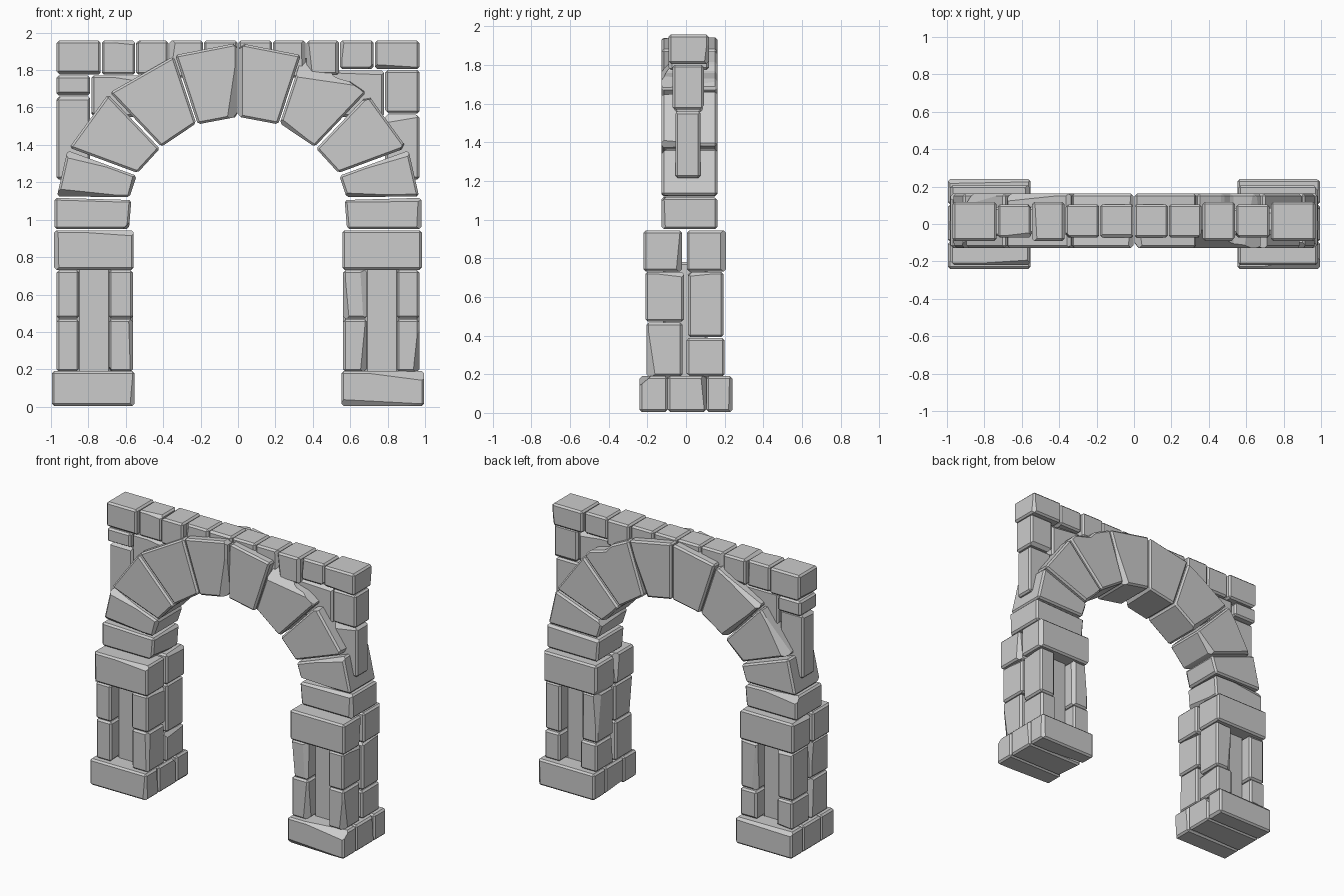
import bpy, bmesh, random
from mathutils import Vector

if "Cube" in bpy.data.objects:
    bpy.data.objects.remove(bpy.data.objects["Cube"])

random.seed(7)


def stone(name, outline, y0, y1, chips=2, bevel=0.012):
    """Extrude an (x, z) outline along y, bevel it, and slice worn slivers off its edges."""
    bm = bmesh.new()
    face = bm.faces.new([bm.verts.new((x, y0, z)) for x, z in outline])
    ext = bmesh.ops.extrude_face_region(bm, geom=[face])
    for v in ext["geom"]:
        if isinstance(v, bmesh.types.BMVert):
            v.co.y = y1
    bmesh.ops.recalc_face_normals(bm, faces=bm.faces)

    # choose tilted chip planes on random edges
    planes = []
    for e in random.sample(list(bm.edges), chips):
        a, b = e.verts[0].co.copy(), e.verts[1].co.copy()
        n1, n2 = [f.normal.copy() for f in e.link_faces]
        n = n1 * random.uniform(0.7, 1.3) + n2 * random.uniform(0.7, 1.3)
        n = (n.normalized() + (b - a).normalized() * random.uniform(-0.1, 0.1)).normalized()
        planes.append(((a + b) / 2 - n * random.uniform(0.010, 0.017), n))

    bmesh.ops.bevel(bm, geom=list(bm.edges), offset=bevel, segments=1,
                    affect='EDGES', profile=0.5)
    for co, n in planes:
        bmesh.ops.bisect_plane(bm, geom=bm.verts[:] + bm.edges[:] + bm.faces[:],
                               plane_co=co, plane_no=n, clear_outer=True)
        rim = [e for e in bm.edges if e.is_boundary]
        if rim:
            bmesh.ops.holes_fill(bm, edges=rim, sides=0)
    bmesh.ops.recalc_face_normals(bm, faces=bm.faces)
    me = bpy.data.meshes.new(name)
    bm.to_mesh(me)
    bm.free()
    ob = bpy.data.objects.new(name, me)
    bpy.context.collection.objects.link(ob)
    return ob


def block(name, x0, x1, y0, y1, z0, z1, chips=2, bevel=0.012):
    return stone(name, [(x0, z0), (x1, z0), (x1, z1), (x0, z1)], y0, y1, chips, bevel)


# Arch stones on the right half: springer up to crown
voussoirs = [
    [(0.583, 0.95), (0.98, 0.95), (0.98, 1.117), (0.57, 1.105)],
    [(0.58, 1.12), (0.968, 1.125), (0.912, 1.37), (0.542, 1.235)],
    [(0.537, 1.25), (0.902, 1.385), (0.695, 1.67), (0.418, 1.38)],
    [(0.41, 1.39), (0.685, 1.68), (0.343, 1.875), (0.223, 1.515)],
    [(0.215, 1.51), (0.336, 1.88), (0.003, 1.945), (0.003, 1.55)],
]
# Broken shoulder on one right-hand stone
notched = [(0.41, 1.39), (0.685, 1.68), (0.645, 1.725), (0.52, 1.76),
           (0.475, 1.81), (0.343, 1.875), (0.223, 1.515)]

for s, side in ((-1, "left"), (1, "right")):
    def pier(name, x0, x1, *rest, **kw):
        block(f"{side}_{name}", min(s * x0, s * x1), max(s * x0, s * x1), *rest, **kw)

    # Plinth: three stones front to back
    for i, (y0, y1) in enumerate([(-0.24, -0.095), (-0.095, 0.105), (0.105, 0.24)]):
        pier(f"plinth_{i}", 0.553, 0.995, y0, y1, 0.005, 0.19)

    # Shaft: corner columns around a recessed core panel
    for tag, x0, x1 in (("inner", 0.562, 0.69), ("outer", 0.85, 0.97)):
        pier(f"{tag}_front_lower", x0, x1, -0.205, -0.018, 0.188, 0.467)
        pier(f"{tag}_front_upper", x0, x1, -0.21, -0.01, 0.472, 0.73)
        pier(f"{tag}_back_lower", x0, x1, 0.003, 0.2, 0.188, 0.387)
        pier(f"{tag}_back_upper", x0, x1, 0.01, 0.193, 0.392, 0.73)
    pier("core_panel", 0.68, 0.86, -0.12, 0.11, 0.17, 0.78, chips=0)

    # Capital: two stones with a gap between
    pier("capital_front", 0.558, 0.983, -0.22, -0.02, 0.732, 0.943)
    pier("capital_back", 0.558, 0.983, 0.004, 0.207, 0.732, 0.943)

    # Arch ring
    for i, pts in enumerate(voussoirs):
        if s > 0 and i == 3:
            pts = notched
        stone(f"{side}_arch_stone_{i}", [(s * x, z) for x, z in pts], -0.127, 0.162, chips=3)

# Top course: x0, x1, bottom z, deep flag
course = [(-0.97, -0.735, 1.775, 1), (-0.728, -0.55, 1.775, 0), (-0.545, -0.372, 1.775, 1),
          (-0.367, -0.186, 1.76, 0), (-0.182, -0.002, 1.76, 0), (0.002, 0.182, 1.76, 0),
          (0.186, 0.362, 1.76, 0), (0.367, 0.54, 1.775, 1), (0.545, 0.725, 1.805, 0),
          (0.732, 0.97, 1.805, 1)]
for i, (x0, x1, z0, deep) in enumerate(course):
    y0, y1 = (-0.09, 0.118) if deep else (-0.073, 0.105)
    block(f"top_course_{i}", x0, x1, y0, y1, z0, 1.957)

# Spandrel infill behind the arch shoulders
for name, x0, x1, y0, y1, z0, z1 in [
        ("left_spandrel_upper", -0.97, -0.79, -0.08, 0.108, 1.665, 1.77),
        ("left_spandrel_lower", -0.97, -0.79, -0.055, 0.078, 1.215, 1.66),
        ("left_spandrel_inner", -0.783, -0.48, -0.065, 0.09, 1.55, 1.772),
        ("right_spandrel_upper", 0.787, 0.97, -0.07, 0.092, 1.568, 1.8),
        ("right_spandrel_lower", 0.787, 0.97, -0.055, 0.075, 1.215, 1.562),
        ("right_spandrel_inner", 0.48, 0.78, -0.06, 0.085, 1.55, 1.798)]:
    block(name, x0, x1, y0, y1, z0, z1)
